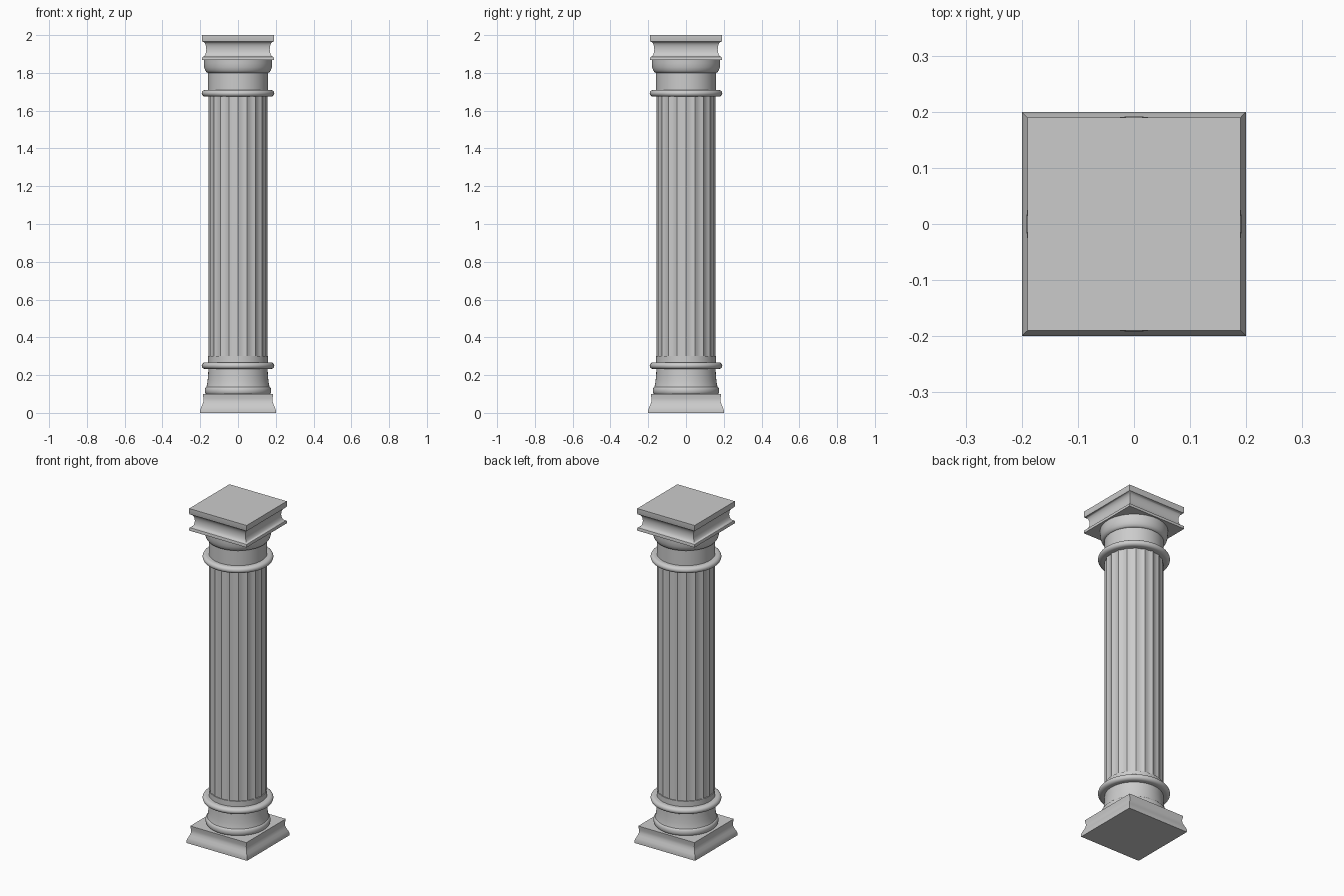
import bpy, bmesh, math

cube = bpy.data.objects.get("Cube")
if cube:
    bpy.data.objects.remove(cube, do_unlink=True)

stone = bpy.data.materials.new("grey stone")
stone.use_nodes = True
colour = (0.6, 0.6, 0.6, 1)
stone.diffuse_color = colour
stone.node_tree.nodes["Principled BSDF"].inputs["Base Color"].default_value = colour


def loft(name, rings, angle=30):
    """Skin a stack of equal-length rings and cap both ends."""
    bm = bmesh.new()
    loops = [[bm.verts.new(p) for p in ring] for ring in rings]
    n = len(loops[0])
    for a, b in zip(loops, loops[1:]):
        for i in range(n):
            j = (i + 1) % n
            bm.faces.new((a[i], a[j], b[j], b[i]))
    bm.faces.new(loops[0][::-1])
    bm.faces.new(loops[-1])
    mesh = bpy.data.meshes.new(name)
    bm.to_mesh(mesh)
    bm.free()
    mesh.materials.append(stone)
    obj = bpy.data.objects.new(name, mesh)
    bpy.context.collection.objects.link(obj)
    bpy.ops.object.select_all(action="DESELECT")
    obj.select_set(True)
    bpy.context.view_layer.objects.active = obj
    bpy.ops.object.shade_smooth_by_angle(angle=math.radians(angle))
    return obj


def round_ring(r, z, n=80):
    return [(r * math.cos(math.tau * i / n), r * math.sin(math.tau * i / n), z) for i in range(n)]


def square_ring(h, z):
    return [(-h, -h, z), (h, -h, z), (h, h, z), (-h, h, z)]


def arc(r, z, bulge, half, steps=10):
    """Half-ellipse moulding; a negative bulge makes a hollow."""
    turn = [math.pi * (i / steps - 0.5) for i in range(steps + 1)]
    return [(r + bulge * math.cos(t), z + half * math.sin(t)) for t in turn]


def turned(name, profile):
    return loft(name, [round_ring(r, z) for r, z in profile])


def squared(name, profile):
    return loft(name, [square_ring(h, z) for h, z in profile])


def fluted_ring(z, flutes=20, steps=8, r=0.157, depth=0.006):
    ring = []
    for i in range(flutes * steps):
        a = math.tau * i / (flutes * steps)
        d = r - depth * math.sin(math.pi * (i % steps) / steps)
        ring.append((d * math.cos(a), d * math.sin(a), z))
    return ring


# Square plinth with a flared foot
squared("plinth", [(0.2, 0), (0.2, 0.015), (0.195, 0.03), (0.188, 0.045),
                   (0.183, 0.06), (0.182, 0.075), (0.185, 0.09), (0.186, 0.1)])

# Round base mouldings and the plain drum above them
turned("base_bead", [(0.165, 0.095)] + arc(0.165, 0.118, 0.011, 0.02) + [(0.165, 0.14)])
turned("base_drum", [(0.167, 0.138), (0.164, 0.15), (0.161, 0.17), (0.158, 0.2), (0.157, 0.235)])

# Ring mouldings at both ends of the shaft
for name, z in (("lower_ring", 0.25), ("upper_ring", 1.692)):
    turned(name, [(0.15, z - 0.018)] + arc(0.172, z, 0.02, 0.018) + [(0.15, z + 0.018)])

# Fluted shaft with plain ends
turned("shaft_foot", [(0.158, 0.24), (0.158, 0.3)])
loft("fluted_shaft", [fluted_ring(0.29), fluted_ring(1.69)], 20)
turned("shaft_neck", [(0.158, 1.69), (0.158, 1.805)])

# Round cushion below the square top
turned("cushion", [(0.16, 1.8), (0.167, 1.804), (0.174, 1.814), (0.179, 1.83),
                   (0.181, 1.85), (0.181, 1.872)])

# Square top slab with a hollow side
squared("top_slab", [(0.19, 1.868), (0.19, 1.88)] + arc(0.188, 1.925, -0.02, 0.04)
        + [(0.19, 1.97), (0.19, 2)])
